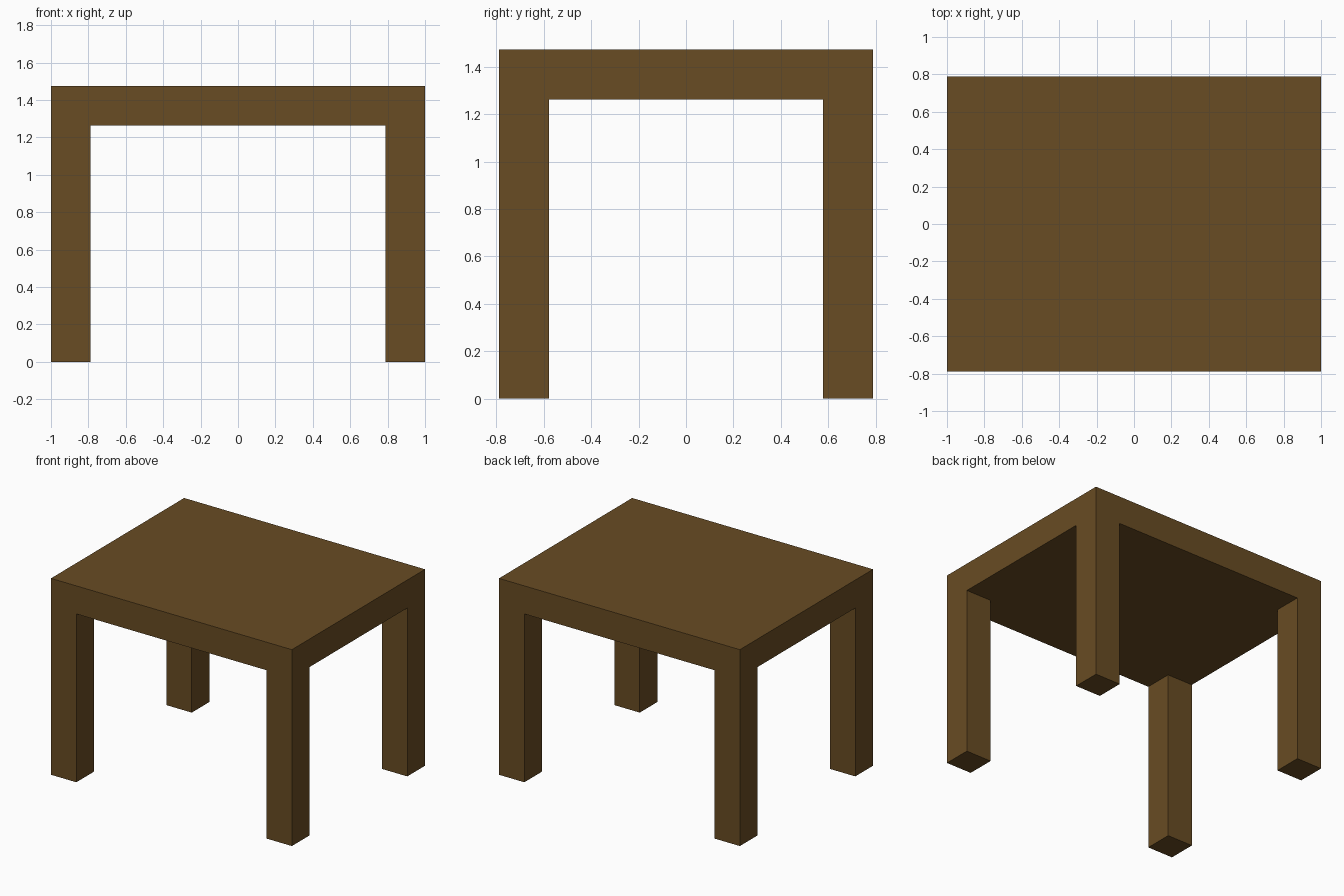
import bpy, bmesh
from mathutils import Matrix, Vector

if "Cube" in bpy.data.objects:
    bpy.data.objects.remove(bpy.data.objects["Cube"])

U = 2 / 9.5                      # leg width and top thickness
HX, HY = 1.0, 3.75 * U           # half length and half depth
TOP, UNDER = 7 * U, 6 * U        # top and underside heights

wood = bpy.data.materials.new("dark brown wood")
wood.diffuse_color = (0.14, 0.072, 0.0168, 1)
wood.use_nodes = True
wood.node_tree.nodes["Principled BSDF"].inputs["Base Color"].default_value = wood.diffuse_color

# Table top slab
bm = bmesh.new()
bmesh.ops.create_cube(bm, size=1, matrix=Matrix.Translation((0, 0, (TOP + UNDER) / 2))
                      @ Matrix.Diagonal((2 * HX, 2 * HY, U, 1)))

# Cut the slab along the inner sides of the legs
for axis, half in ((0, HX), (1, HY)):
    for side in (-1, 1):
        co, no = Vector(), Vector()
        co[axis], no[axis] = side * (half - U), 1
        bmesh.ops.bisect_plane(bm, geom=bm.verts[:] + bm.edges[:] + bm.faces[:],
                               plane_co=co, plane_no=no)

# Pull the four corner faces of the underside down into legs
bm.normal_update()
corners = []
for f in bm.faces:
    c = f.calc_center_median()
    if f.normal.z < -0.5 and abs(c.x) > HX - U and abs(c.y) > HY - U:
        corners.append(f)
feet = bmesh.ops.extrude_discrete_faces(bm, faces=corners)["faces"]
for f in feet:
    for v in f.verts:
        v.co.z = 0
bmesh.ops.recalc_face_normals(bm, faces=bm.faces[:])

mesh = bpy.data.meshes.new("table")
bm.to_mesh(mesh)
bm.free()
mesh.materials.append(wood)
bpy.context.collection.objects.link(bpy.data.objects.new("table", mesh))
